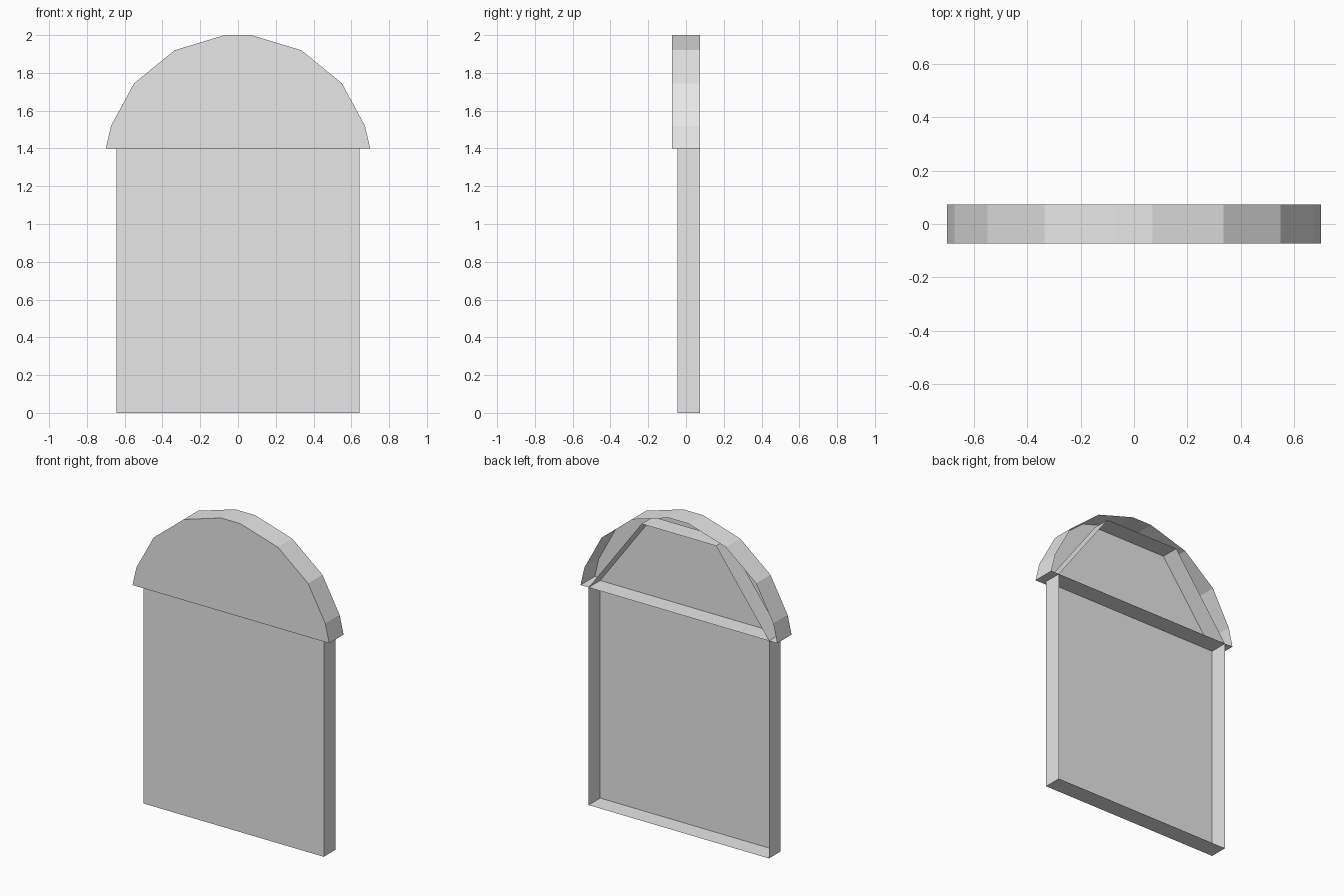
import bpy
import bmesh

cube = bpy.data.objects.get("Cube")
if cube:
    bpy.data.objects.remove(cube, do_unlink=True)

grey = bpy.data.materials.new("light_grey")
grey.use_nodes = True
colour = (0.8, 0.8, 0.8, 1)
grey.diffuse_color = colour
grey.node_tree.nodes["Principled BSDF"].inputs["Base Color"].default_value = colour

BACK = 0.073


def open_tray(name, half_profile, front):
    """Front panel with a thin rim running back; the back stays open."""
    outline = half_profile + [(-x, z) for x, z in reversed(half_profile)]
    bm = bmesh.new()
    near = [bm.verts.new((x, front, z)) for x, z in outline]
    far = [bm.verts.new((x, BACK, z)) for x, z in outline]
    bm.faces.new(near)
    for i in range(len(outline)):
        j = (i + 1) % len(outline)
        bm.faces.new((near[j], near[i], far[i], far[j]))
    mesh = bpy.data.meshes.new(name)
    bm.to_mesh(mesh)
    bm.free()
    mesh.materials.append(grey)
    obj = bpy.data.objects.new(name, mesh)
    bpy.context.collection.objects.link(obj)
    return obj


# Tall panel whose tapered top reaches up inside the arch
open_tray("main_panel", [(0.642, 0), (0.642, 1.4), (0.265, 1.91)], -0.045)

# Faceted arch cap with a flat underside
open_tray("arch_cap", [(0.70, 1.4), (0.672, 1.52), (0.55, 1.745),
                       (0.335, 1.92), (0.07, 2.0)], -BACK)
